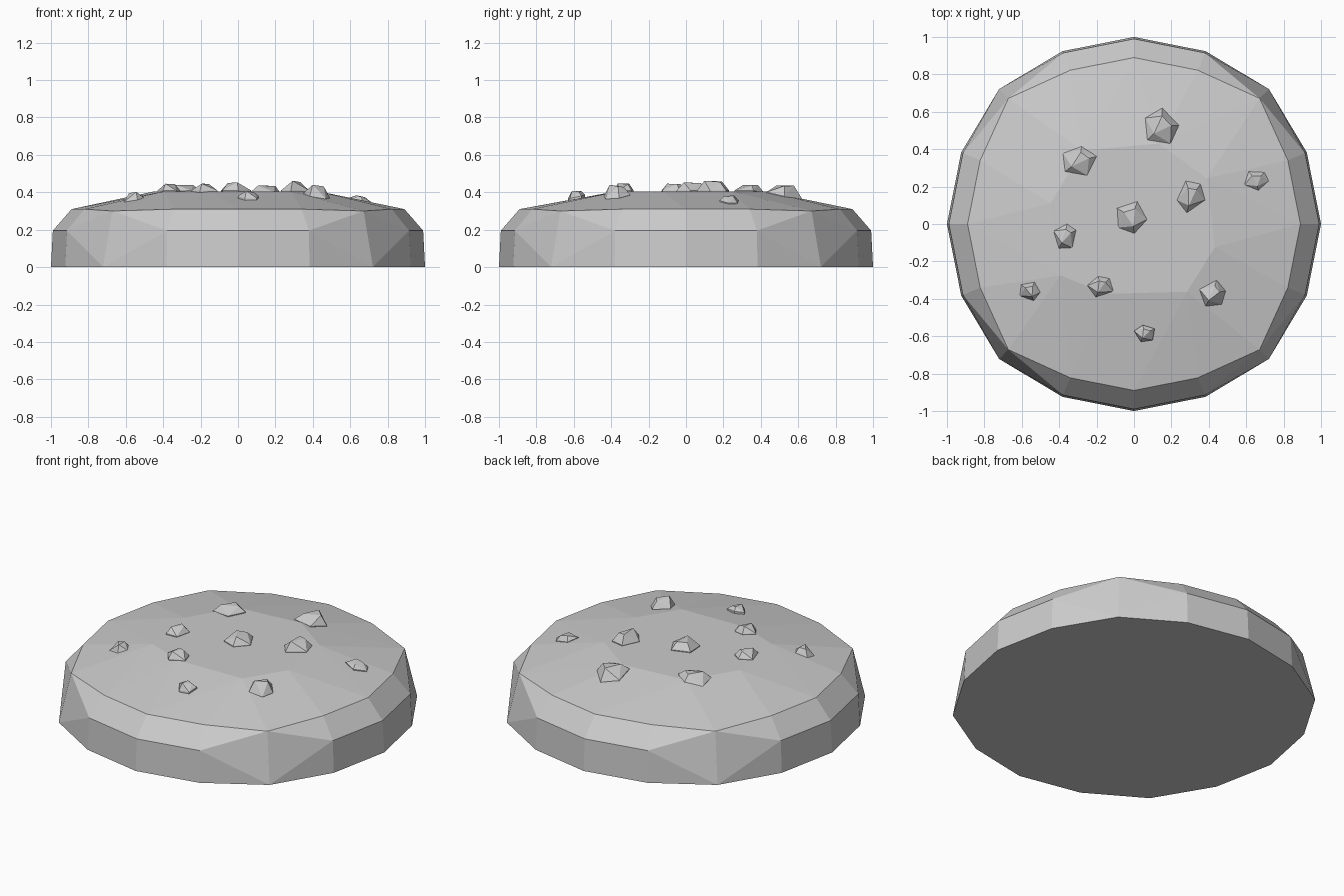
import bpy, bmesh, math, random

if "Cube" in bpy.data.objects:
    bpy.data.objects.remove(bpy.data.objects["Cube"])

random.seed(4)


def hull(name, pts):
    """Flat-shaded convex solid through the given points."""
    bm = bmesh.new()
    for p in pts:
        bm.verts.new(p)
    res = bmesh.ops.convex_hull(bm, input=bm.verts)
    junk = {e for e in res["geom_interior"] if isinstance(e, bmesh.types.BMVert)}
    bmesh.ops.delete(bm, geom=list(junk), context='VERTS')
    bmesh.ops.dissolve_limit(bm, angle_limit=0.005, verts=bm.verts, edges=bm.edges)
    bmesh.ops.recalc_face_normals(bm, faces=bm.faces)
    me = bpy.data.meshes.new(name)
    bm.to_mesh(me)
    bm.free()
    ob = bpy.data.objects.new(name, me)
    bpy.context.collection.objects.link(ob)
    return ob


def polar(r, deg, z):
    a = math.radians(deg)
    return (r * math.cos(a), r * math.sin(a), z)


# Biscuit: 16-sided wall and bevel; the bevel pinches to one point on the diagonals
pts = []
for i in range(16):
    a = i * 22.5
    if i % 4 == 2:
        pts += [polar(1.02, a, 0), polar(0.95, a, 0.30)]
    else:
        pts += [polar(1.0, a, 0), polar(0.99, a, 0.195), polar(0.89, a, 0.31)]
# Crown: irregular flat octagon
for a, r in ((32, .46), (73, .45), (125, .48), (166, .46),
             (215, .48), (249, .40), (308, .46), (344, .45)):
    pts.append(polar(r, a, 0.405))
hull("biscuit", pts)

# Chips: x min, x max, y min, y max, top z
chips = [(.06, .24, .43, .62, .445), (-.38, -.20, .26, .42, .45),
         (.59, .72, .18, .28, .385), (.23, .38, .06, .23, .465),
         (-.09, .07, -.05, .12, .455), (-.43, -.31, -.13, 0, .45),
         (-.61, -.50, -.41, -.31, .405), (-.25, -.11, -.39, -.28, .45),
         (.35, .49, -.44, -.30, .44), (0, .11, -.63, -.54, .41)]
for n, (x0, x1, y0, y1, top) in enumerate(chips, 1):
    spin = random.uniform(0, 72)
    base = [polar(1, spin + 72 * k + random.uniform(-14, 14), 0) for k in range(5)]
    lo = [min(p[i] for p in base) for i in (0, 1)]
    hi = [max(p[i] for p in base) for i in (0, 1)]
    foot = [(x0 + (p[0] - lo[0]) / (hi[0] - lo[0]) * (x1 - x0),
             y0 + (p[1] - lo[1]) / (hi[1] - lo[1]) * (y1 - y0)) for p in base]
    cx, cy = (x0 + x1) / 2, (y0 + y1) / 2
    # the foot follows the slope of the crown
    pts = []
    for x, y in foot:
        surf = 0.405 - max(0, math.hypot(x, y) - 0.43) * 0.21
        pts += [(x, y, surf + 0.005), (x, y, surf - 0.03)]
    # small tilted top facet
    for k in (0, 1, 3):
        x, y = foot[k]
        pts.append((cx + (x - cx) * 0.55, cy + (y - cy) * 0.55,
                    top - random.uniform(0, 0.012)))
    hull(f"chip_{n}", pts)
